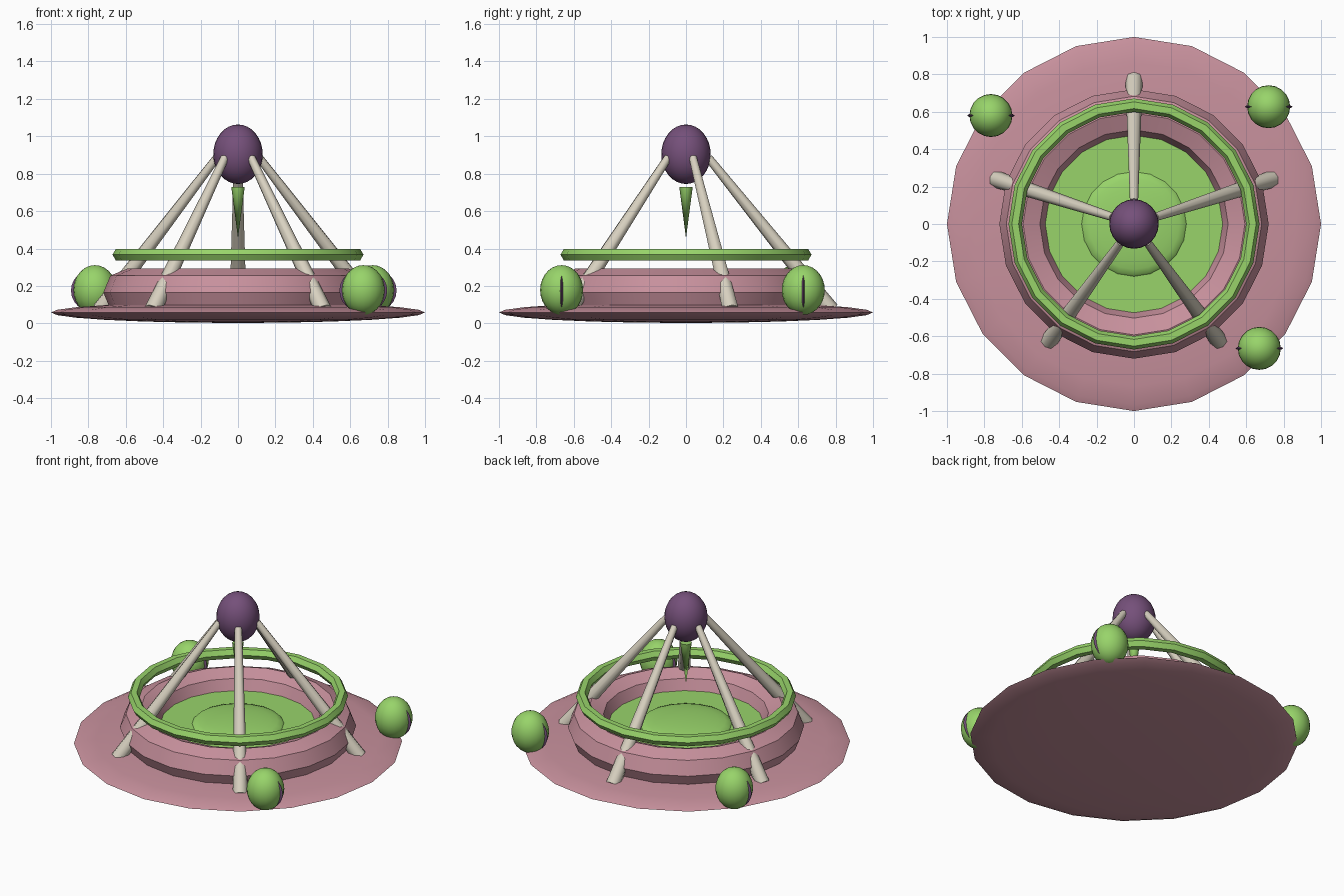
import bpy, math
from mathutils import Vector

if "Cube" in bpy.data.objects:
    bpy.data.objects.remove(bpy.data.objects["Cube"])


def material(name, rgb):
    # sRGB bytes to linear
    lin = [(c / 255 / 12.92) if c < 11 else ((c / 255 + 0.055) / 1.055) ** 2.4 for c in rgb]
    m = bpy.data.materials.new(name)
    m.diffuse_color = (*lin, 1)
    m.use_nodes = True
    m.node_tree.nodes["Principled BSDF"].inputs["Base Color"].default_value = m.diffuse_color
    return m


pink = material("dusty pink", (200, 145, 157))
green = material("slime green", (152, 212, 106))
purple = material("dark purple", (117, 80, 122))
bone = material("bone", (216, 209, 192))


def finish(name, mat, angle=35):
    ob = bpy.context.object
    ob.name = name
    ob.data.materials.append(mat)
    bpy.ops.object.transform_apply(location=False, rotation=False, scale=True)
    bpy.ops.object.shade_smooth_by_angle(angle=math.radians(angle))
    return ob


def ellipsoid(name, mat, loc, radii, segs=20, rings=12):
    bpy.ops.mesh.primitive_uv_sphere_add(segments=segs, ring_count=rings, radius=1, location=loc)
    bpy.context.object.scale = radii
    return finish(name, mat, 60)


def ring(name, mat, z, major, minor, sides, segs=20):
    bpy.ops.mesh.primitive_torus_add(location=(0, 0, z), major_radius=major, minor_radius=minor,
                                     major_segments=segs, minor_segments=sides)
    return finish(name, mat)


def rod(name, mat, a, b, r1, r2, sides):
    a, b = Vector(a), Vector(b)
    d = b - a
    bpy.ops.mesh.primitive_cone_add(vertices=sides, radius1=r1, radius2=r2, depth=d.length,
                                    location=(a + b) / 2, rotation=d.to_track_quat('Z', 'Y').to_euler())
    return finish(name, mat, 50)


# Lens-shaped base and the basin wall
ellipsoid("base_disc", pink, (0, 0, 0.058), (1, 1, 0.056))
ring("basin_wall", pink, 0.165, 0.593, 0.127, 8)

# Pool with a shallow dome in the middle
bpy.ops.mesh.primitive_cylinder_add(vertices=20, radius=0.482, depth=0.1, location=(0, 0, 0.135))
finish("pool", green)
ellipsoid("pool_dome", green, (0, 0, 0.185), (0.28, 0.28, 0.04))

# Floating hoop
ring("hoop", green, 0.367, 0.635, 0.036, 6)

# Five leaning legs holding the top ball
for i in range(5):
    t = math.radians(90 + 72 * i)
    c, s = math.cos(t), math.sin(t)
    rod(f"leg_{i + 1}", bone, (0.775 * c, 0.775 * s, 0.07), (0.12 * c, 0.12 * s, 0.885), 0.046, 0.022, 8)
ellipsoid("top_ball", purple, (0, 0, 0.904), (0.132, 0.132, 0.159), 24, 16)

# Hanging drip
rod("drip", green, (0, 0, 0.73), (0, 0, 0.455), 0.036, 0.0, 8)

# Three eyeballs with slit pupils showing on both sides
for i, (x, y) in enumerate([(-0.765, 0.58), (0.72, 0.627), (0.67, -0.665)]):
    ellipsoid(f"eyeball_{i + 1}", green, (x, y, 0.178), (0.115, 0.115, 0.133), 20, 14)
    ellipsoid(f"pupil_{i + 1}", purple, (x, y, 0.175), (0.128, 0.017, 0.118), 16, 12)
